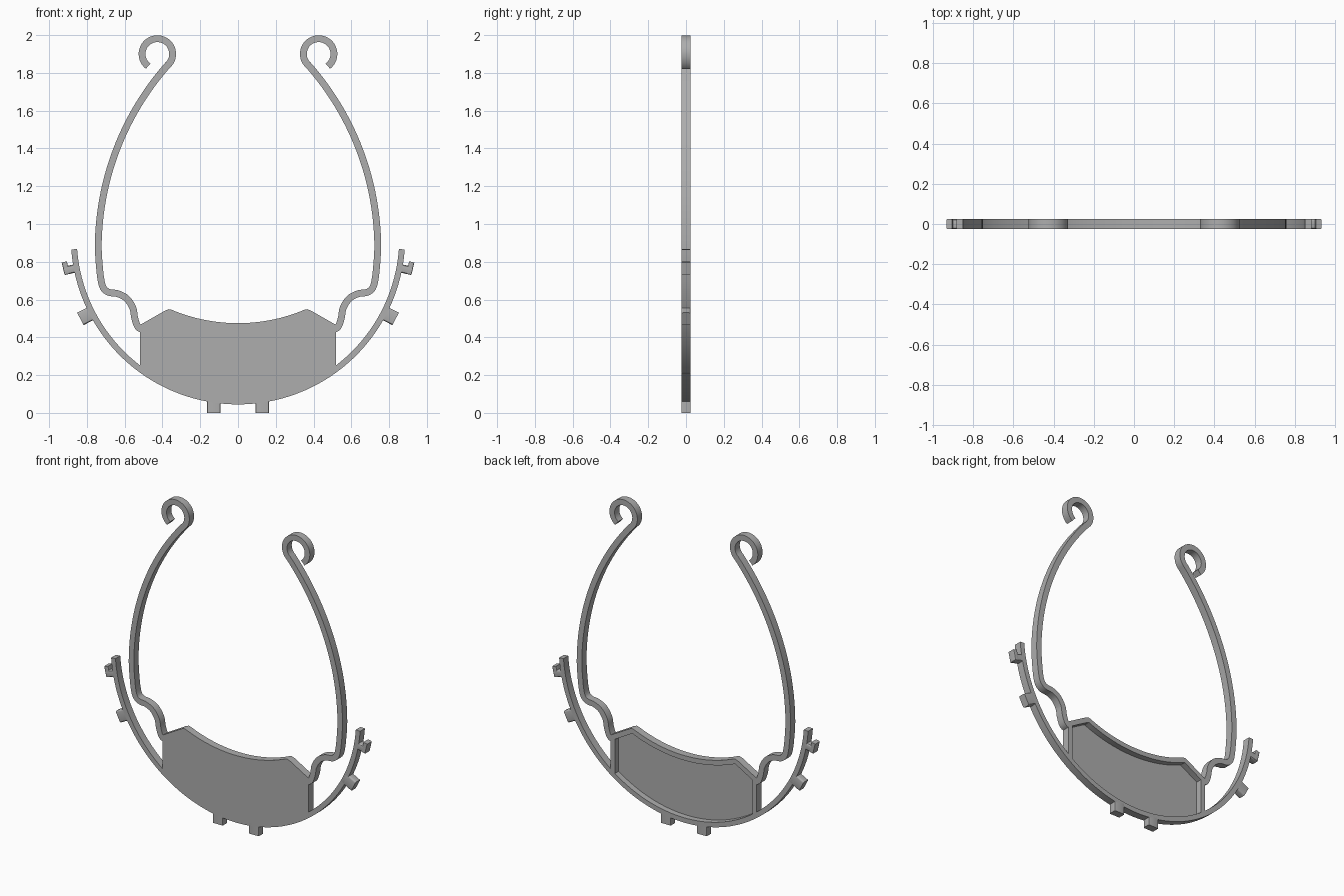
import bpy, bmesh, math
from mathutils import Vector

if "Cube" in bpy.data.objects:
    bpy.data.objects.remove(bpy.data.objects["Cube"])

HALF = 0.024                      # half of the frame's depth
CENTRE = Vector((0, 0.93))        # centre of the lower hoop
R_OUT, BAND = 0.885, 0.031

grey = bpy.data.materials.new("plain grey")
grey.use_nodes = True
grey.diffuse_color = (0.42, 0.42, 0.42, 1)
grey.node_tree.nodes["Principled BSDF"].inputs["Base Color"].default_value = grey.diffuse_color


def finish(name, bm):
    bmesh.ops.recalc_face_normals(bm, faces=bm.faces)
    mesh = bpy.data.meshes.new(name)
    bm.to_mesh(mesh)
    bm.free()
    mesh.materials.append(grey)
    ob = bpy.data.objects.new(name, mesh)
    bpy.context.collection.objects.link(ob)
    bpy.ops.object.select_all(action='DESELECT')
    ob.select_set(True)
    bpy.context.view_layer.objects.active = ob
    bpy.ops.object.shade_smooth_by_angle(angle=math.radians(30))
    return ob


def arc(c, r, a0, a1, n):
    angles = [math.radians(a0 + (a1 - a0) * i / n) for i in range(n + 1)]
    return [Vector((c[0] + r * math.cos(a), c[1] + r * math.sin(a))) for a in angles]


def offset(pts, d, closed=False):
    """Shift a path sideways by d with mitred corners."""
    out, n = [], len(pts)
    for i, p in enumerate(pts):
        a = pts[i - 1] if closed or i else None
        b = pts[(i + 1) % n] if closed or i < n - 1 else None
        d1 = (p - a).normalized() if a is not None else (b - p).normalized()
        d2 = (b - p).normalized() if b is not None else d1
        n1, n2 = Vector((-d1.y, d1.x)), Vector((-d2.y, d2.x))
        m = (n1 + n2).normalized()
        out.append(p + m * (d / max(m.dot(n1), 0.4)))
    return out


def band(name, a, b, closed=False, side=1):
    """Solid strip between two matching paths."""
    bm = bmesh.new()
    rows = [[bm.verts.new((side * q.x, y, q.y)) for q, y in
             ((p, -HALF), (r, -HALF), (r, HALF), (p, HALF))] for p, r in zip(a, b)]
    for u, v in zip(rows, rows[1:] + (rows[:1] if closed else [])):
        for k in range(4):
            bm.faces.new((u[k], u[(k + 1) % 4], v[(k + 1) % 4], v[k]))
    if not closed:
        bm.faces.new(rows[0])
        bm.faces.new(rows[-1])
    return finish(name, bm)


def slab(name, pts, y0, y1):
    bm = bmesh.new()
    face = bm.faces.new([bm.verts.new((p.x, y0, p.y)) for p in pts])
    res = bmesh.ops.extrude_face_region(bm, geom=[face])
    verts = [v for v in res["geom"] if isinstance(v, bmesh.types.BMVert)]
    bmesh.ops.translate(bm, verts=verts, vec=(0, y1 - y0, 0))
    return finish(name, bm)


def peg(name, base, angle, length, width, side=1, round_off=0.009):
    """Block growing from base along an angle, long edges rounded."""
    d = Vector((math.cos(math.radians(angle)), math.sin(math.radians(angle))))
    w = Vector((-d.y, d.x)) * width / 2
    bm = bmesh.new()
    rings = []
    for t in (0, length):
        c = Vector(base) + d * t
        rings.append([bm.verts.new((side * (c + w * s).x, y, (c + w * s).y))
                      for s, y in ((-1, -HALF), (1, -HALF), (1, HALF), (-1, HALF))])
    a, b = rings
    bm.faces.new(a)
    bm.faces.new(b)
    for k in range(4):
        bm.faces.new((a[k], a[(k + 1) % 4], b[(k + 1) % 4], b[k]))
    if round_off:
        edges = [e for e in bm.edges if (e.verts[0] in a) != (e.verts[1] in a)]
        bmesh.ops.bevel(bm, geom=edges, offset=round_off, segments=3, profile=0.5, affect='EDGES')
    return finish(name, bm)


def smooth_path(pts, steps=5):
    """Catmull-Rom curve through the points."""
    p = [Vector(q) for q in pts]
    p = [2 * p[0] - p[1]] + p + [2 * p[-1] - p[-2]]
    out = []
    for a, b, c, d in zip(p, p[1:], p[2:], p[3:]):
        for i in range(steps):
            t = i / steps
            out.append(0.5 * (2 * b + (c - a) * t + (2 * a - 5 * b + 4 * c - d) * t * t
                              + (3 * b - a - 3 * c + d) * t ** 3))
    return out + [p[-2]]


# Centre panel: hoop below, straight sides, sloped shoulders, hollow top
PANEL_X = 0.518
half_angle = math.degrees(math.asin(PANEL_X / R_OUT))
bottom = arc(CENTRE, R_OUT, 270 - half_angle, 270 + half_angle, 36)
shoulder = [Vector(p) for p in ((PANEL_X, 0.466), (0.385, 0.542), (0.366, 0.549), (0.348, 0.545))]
dip = math.degrees(math.asin(0.33 / 0.91))
top = arc((0, 1.385), 0.91, 270 + dip, 270 - dip, 24)
outline = bottom + shoulder + top + [Vector((-p.x, p.y)) for p in reversed(shoulder)]
slab("panel_plate", offset(outline, 0.004, True), -HALF, -HALF + 0.01)
band("panel_rim", outline, offset(outline, 0.031, True), closed=True)

# Sprung arm: crank at the foot, long bow, curl at the tip
foot = smooth_path([(0.505, 0.44), (0.53, 0.456), (0.547, 0.503), (0.557, 0.556), (0.59, 0.606),
                    (0.637, 0.631), (0.683, 0.638), (0.713, 0.662), (0.727, 0.715), (0.736, 0.80)])
BOW_R = 1.467
bow = arc((0.74 - BOW_R, 0.87), BOW_R, 0, 41.5, 28)
curl = arc((0.427, 1.9), 0.081, 220, -53, 32)
arm = foot + bow + curl

for label, side in (("left", 1), ("right", -1)):
    band(label + "_arm", offset(arm, 0.018), offset(arm, -0.018), side=side)

    # Free end of the hoop
    start = -90 + half_angle - 1
    band(label + "_hoop_end", arc(CENTRE, R_OUT, start, -4.2, 30),
         arc(CENTRE, R_OUT - BAND, start, -4.2, 30), side=side)

    # Pegs on the outside of the hoop
    peg(label + "_foot_peg", (0.128, 0.07), -90, 0.07, 0.072, side, 0.004)
    peg(label + "_side_peg", arc(CENTRE, 0.865, -27.4, 0, 1)[0], -27.4, 0.075, 0.074, side)
    peg(label + "_hook_stem", (0.858, 0.766), -13, 0.064, 0.044, side)
    peg(label + "_hook_lip", (0.905, 0.735), 77, 0.066, 0.028, side, 0.004)
